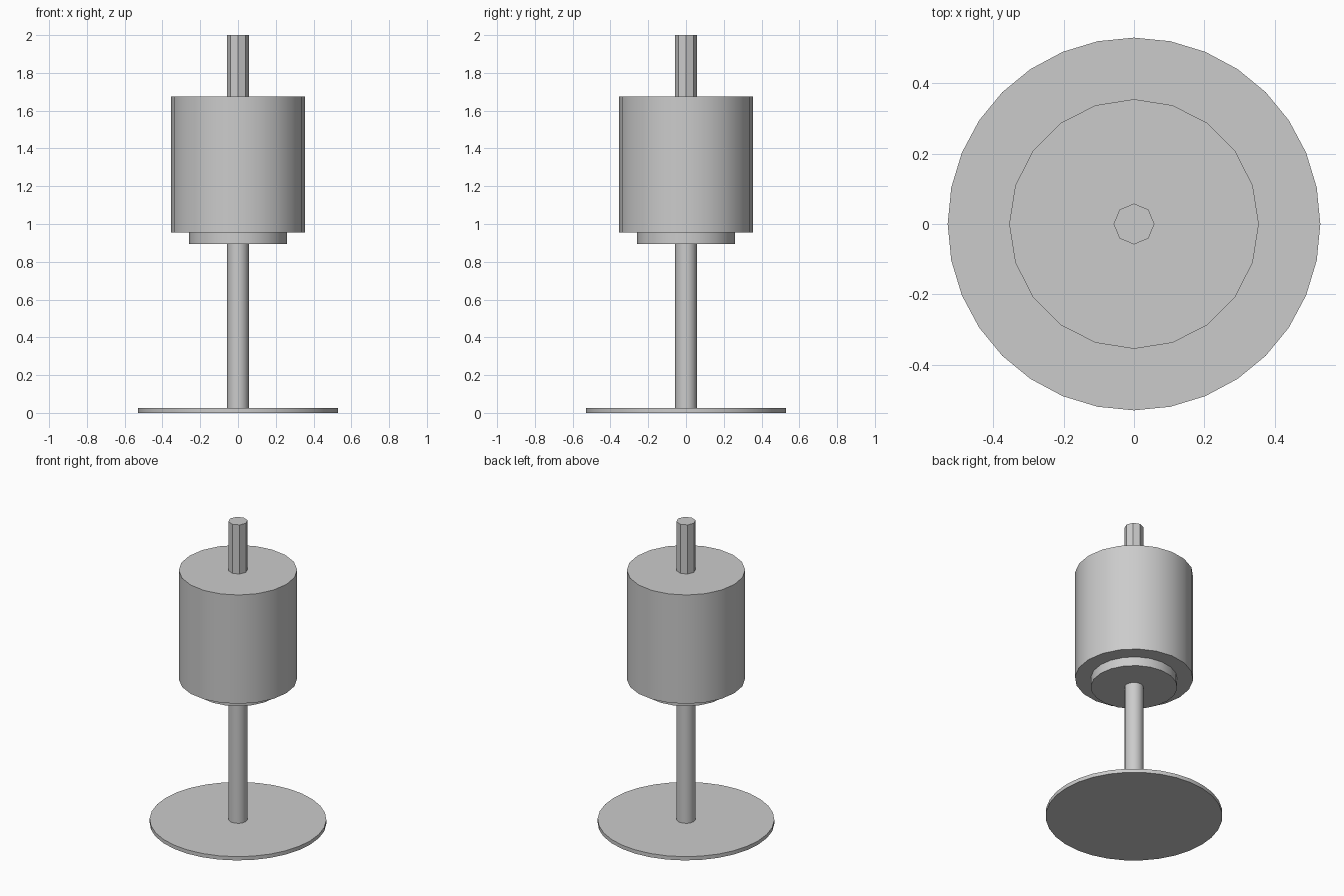
import bpy
import math

cube = bpy.data.objects.get("Cube")
if cube:
    bpy.data.objects.remove(cube, do_unlink=True)

# Single plain grey
grey = bpy.data.materials.new("plain_grey")
grey.use_nodes = True
colour = (0.6, 0.6, 0.6, 1)
grey.diffuse_color = colour
grey.node_tree.nodes["Principled BSDF"].inputs["Base Color"].default_value = colour


def disc(name, radius, bottom, top, sides):
    """Upright cylinder with a corner on the x axis."""
    bpy.ops.mesh.primitive_cylinder_add(
        vertices=sides, radius=radius, depth=top - bottom,
        location=(0, 0, (bottom + top) / 2))
    part = bpy.context.object
    part.name = name
    part.data.materials.append(grey)
    bpy.ops.object.shade_smooth_by_angle(angle=math.radians(30))
    return part


disc("base_plate", 0.53, 0, 0.025, 32)
disc("post", 0.057, 0.025, 0.895, 16)
disc("collar", 0.26, 0.895, 0.955, 20)
disc("drum", 0.355, 0.955, 1.675, 20)
disc("top_rod", 0.058, 1.675, 2, 8)
